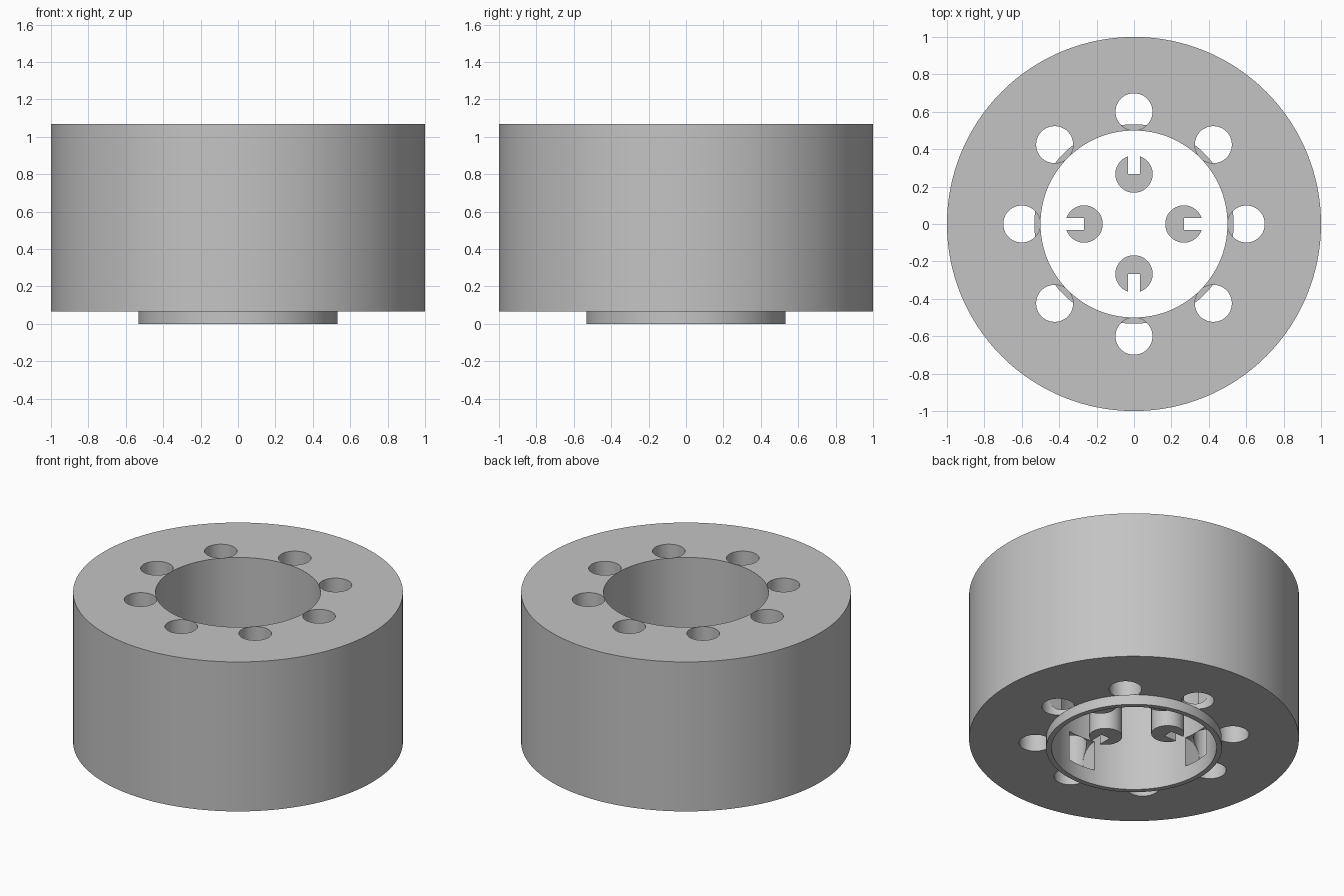
import bpy, bmesh, math
from mathutils import Matrix, Vector

cube = bpy.data.objects.get("Cube")
if cube:
    bpy.data.objects.remove(cube, do_unlink=True)

BASE, TOP = 0.067, 1.067        # body underside and top
BORE, COLLAR = 0.5, 0.533       # radii

grey = bpy.data.materials.new("plain grey")
grey.use_nodes = True
grey.diffuse_color = (0.55, 0.55, 0.55, 1)
grey.node_tree.nodes["Principled BSDF"].inputs["Base Color"].default_value = (0.55, 0.55, 0.55, 1)


def add_object(name, bm):
    bmesh.ops.recalc_face_normals(bm, faces=bm.faces)
    mesh = bpy.data.meshes.new(name)
    bm.to_mesh(mesh)
    bm.free()
    mesh.materials.append(grey)
    obj = bpy.data.objects.new(name, mesh)
    bpy.context.collection.objects.link(obj)
    return obj


def smooth(obj):
    bpy.ops.object.select_all(action='DESELECT')
    obj.select_set(True)
    bpy.context.view_layer.objects.active = obj
    bpy.ops.object.shade_smooth_by_angle(angle=math.radians(30))


def add_cylinder(bm, radius, length, matrix, segments):
    bmesh.ops.create_cone(bm, cap_ends=True, segments=segments, radius1=radius,
                          radius2=radius, depth=length, matrix=matrix)


def add_ring(name, inner, outer, low, high, segments=128):
    # Spin a rectangular wall section around the upright axis
    bm = bmesh.new()
    verts = [bm.verts.new(p) for p in
             ((inner, 0, low), (outer, 0, low), (outer, 0, high), (inner, 0, high))]
    edges = [bm.edges.new((verts[i], verts[(i + 1) % 4])) for i in range(4)]
    bmesh.ops.spin(bm, geom=verts + edges, cent=(0, 0, 0), axis=(0, 0, 1),
                   angle=math.tau, steps=segments, use_merge=True)
    bmesh.ops.remove_doubles(bm, verts=bm.verts, dist=0.0001)
    return add_object(name, bm)


def cut(target, name, bm):
    cutter = add_object(name, bm)
    cutter.hide_render = True
    cutter.hide_set(True)
    cutter.display_type = 'WIRE'
    mod = target.modifiers.new(name, 'BOOLEAN')
    mod.operation = 'DIFFERENCE'
    mod.solver = 'EXACT'
    mod.object = cutter
    bpy.context.view_layer.objects.active = target
    bpy.ops.object.modifier_apply(modifier=mod.name)
    bpy.data.objects.remove(cutter, do_unlink=True)


# Thick body and the thin collar below it
body = add_ring("body", BORE, 1.0, BASE, TOP)
collar = add_ring("collar", BORE, COLLAR, 0, BASE)

# Eight upright holes around the bore
bm = bmesh.new()
for i in range(8):
    turn = Matrix.Rotation(i * math.tau / 8, 4, 'Z')
    add_cylinder(bm, 0.099, 1.4, turn @ Matrix.Translation((0.6, 0, 0.55)), 48)
cut(body, "hole_cutter", bm)

# Four short crosswise pockets opening the bore wall into the holes
bm = bmesh.new()
for i in range(4):
    turn = Matrix.Rotation(i * math.tau / 4, 4, 'Z')
    lay = Matrix.Rotation(math.pi / 2, 4, 'X')
    add_cylinder(bm, 0.1, 0.2, turn @ Matrix.Translation((0.5, 0, 0.2)) @ lay, 32)
cut(body, "pocket_cutter", bm)

# Four round posts inside the bore, each slotted on its outer side
half_slot, radius, arc_steps = 0.033, 0.1, 40
start = math.asin(half_slot / radius)
angles = [start + (math.tau - 2 * start) * i / arc_steps for i in range(arc_steps + 1)]
profile = [Vector((radius * math.cos(a), radius * math.sin(a), 0)) for a in angles]
profile += [Vector((0, -half_slot, 0)), Vector((0, half_slot, 0))]
for i, side in enumerate(("left", "back", "right", "front")):
    bm = bmesh.new()
    place = Matrix.Rotation(i * math.tau / 4, 4, 'Z') @ Matrix.Translation((0.267, 0, 0.2))
    face = bm.faces.new([bm.verts.new(place @ p) for p in profile])
    new = bmesh.ops.extrude_face_region(bm, geom=[face])["geom"]
    bmesh.ops.translate(bm, vec=(0, 0, 0.35),
                        verts=[g for g in new if isinstance(g, bmesh.types.BMVert)])
    smooth(add_object(side + "_slotted_post", bm))

smooth(body)
smooth(collar)
